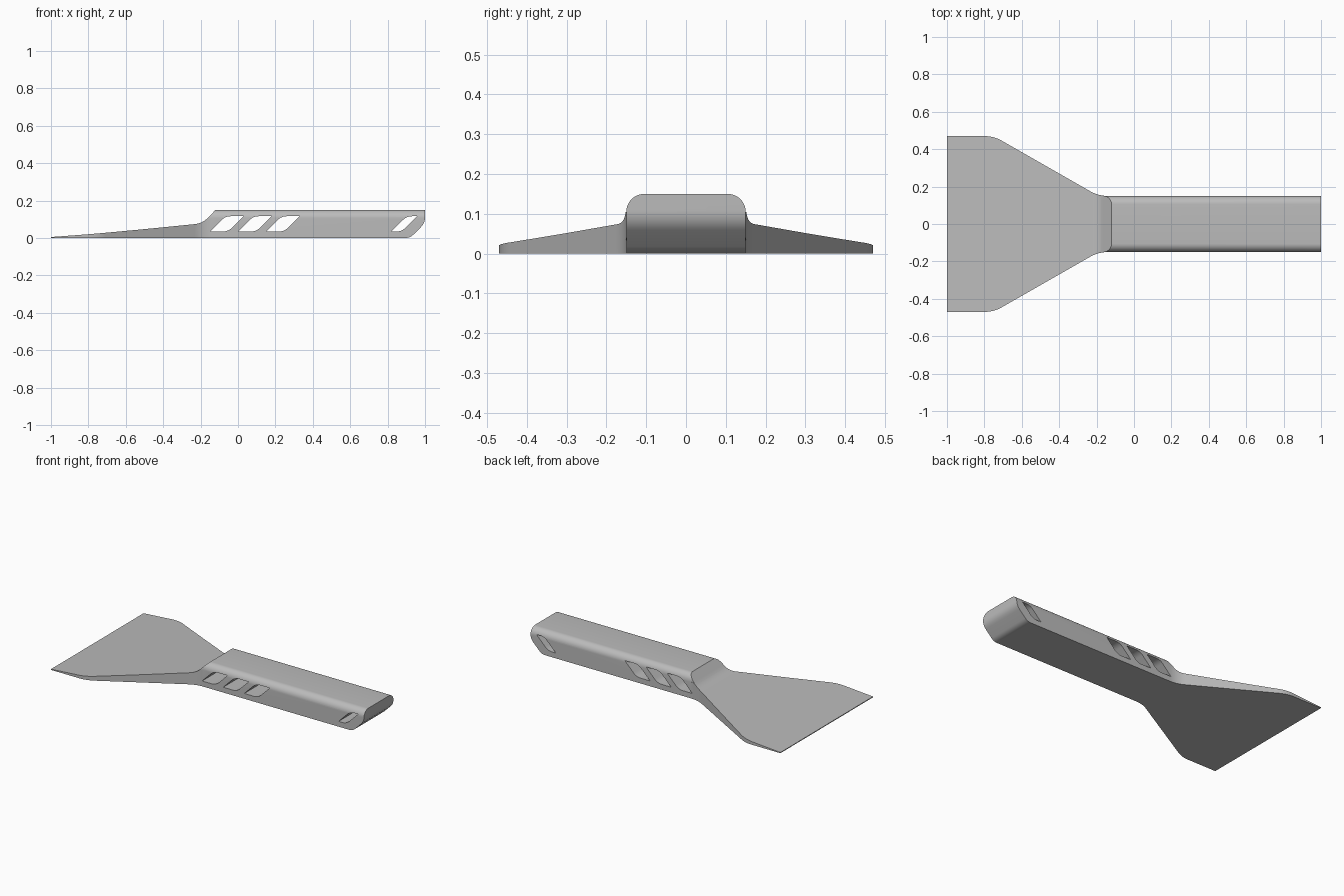
import bpy, bmesh, math
from mathutils import Vector

default = bpy.data.objects.get("Cube")
if default:
    bpy.data.objects.remove(default)

gray = bpy.data.materials.new("plain gray")
gray.use_nodes = True
gray.diffuse_color = (0.5, 0.5, 0.5, 1)
gray.node_tree.nodes["Principled BSDF"].inputs["Base Color"].default_value = (0.5, 0.5, 0.5, 1)


def rounded(corners, steps=8):
    """Round each (x, y, trim) corner by a curve starting trim away from it."""
    out = []
    for i, (x, y, trim) in enumerate(corners):
        p = Vector((x, y))
        if not trim:
            out.append(p)
            continue
        before = Vector(corners[i - 1][:2])
        after = Vector(corners[(i + 1) % len(corners)][:2])
        a = p + (before - p).normalized() * trim
        b = p + (after - p).normalized() * trim
        for k in range(steps + 1):
            t = k / steps
            out.append(a * (1 - t) ** 2 + p * (2 * t * (1 - t)) + b * t * t)
    return out


def prism(name, outline, place, low, high):
    """Extrude a 2D outline from low to high; place maps (u, v, w) to x, y, z."""
    bm = bmesh.new()
    face = bm.faces.new([bm.verts.new(place(p.x, p.y, low)) for p in outline])
    shift = Vector(place(0, 0, high)) - Vector(place(0, 0, low))
    extruded = bmesh.ops.extrude_face_region(bm, geom=[face])["geom"]
    bmesh.ops.translate(bm, vec=shift, verts=[g for g in extruded if isinstance(g, bmesh.types.BMVert)])
    bmesh.ops.recalc_face_normals(bm, faces=bm.faces)
    mesh = bpy.data.meshes.new(name)
    bm.to_mesh(mesh)
    bm.free()
    obj = bpy.data.objects.new(name, mesh)
    bpy.context.collection.objects.link(obj)
    return obj


def combine(target, tool, operation):
    tool.hide_render = True
    mod = target.modifiers.new("cut", "BOOLEAN")
    mod.operation, mod.solver, mod.object = operation, "EXACT", tool
    bpy.context.view_layer.objects.active = target
    bpy.ops.object.modifier_apply(modifier=mod.name)
    bpy.data.objects.remove(tool)


def side(u, v, w):
    return (u, w, v)


def plan(u, v, w):
    return (u, v, w)


def section(u, v, w):
    return (w, u, v)


# Side profile: thin blade, ramp, handle with undercut end
profile = rounded([(-1, 0, 0), (0.92, 0, 0.025), (1, 0.08, 0.03), (1, 0.15, 0), (-0.12, 0.15, 0),
                   (-0.19, 0.078, 0.04), (-0.5, 0.047, 0.1), (-0.78, 0.021, 0.1), (-1, 0.005, 0)])
scraper = prism("scraper_body", profile, side, -0.6, 0.6)

# Plan outline: wide blade tapering into the handle
half = [(-1.1, 0.47, 0), (-0.75, 0.47, 0.05), (-0.19, 0.15, 0.05), (1.1, 0.15, 0)]
outline = rounded(half + [(x, -y, t) for x, y, t in reversed(half)])
combine(scraper, prism("plan_cutter", outline, plan, -0.1, 0.3), "INTERSECT")

# Rounded long top edges of the handle
r = 0.045
for s in (-1, 1):
    arc = [Vector((s * (0.15 - r + r * math.cos(a)), 0.15 - r + r * math.sin(a)))
           for a in (math.pi / 2 * k / 10 for k in range(11))]
    corner = arc + [Vector((s * 0.105, 0.2)), Vector((s * 0.2, 0.2)), Vector((s * 0.2, 0.105))]
    combine(scraper, prism("edge_cutter", corner, section, -0.3, 1.1), "DIFFERENCE")

# Slanted through holes: three grip slots and a hanging slot
low, high = 0.034, 0.116
for x, width in ((-0.15, 0.097), (0, 0.097), (0.15, 0.097), (0.82, 0.055)):
    lean = high - low
    slot = rounded([(x, low, 0), (x + width, low, 0.03),
                    (x + width + lean, high, 0), (x + lean, high, 0.03)])
    combine(scraper, prism("slot_cutter", slot, side, -0.3, 0.3), "DIFFERENCE")

# Finish
scraper.data.materials.clear()
scraper.data.materials.append(gray)
bpy.ops.object.select_all(action="DESELECT")
scraper.select_set(True)
bpy.context.view_layer.objects.active = scraper
bpy.ops.object.shade_smooth_by_angle(angle=math.radians(30))
